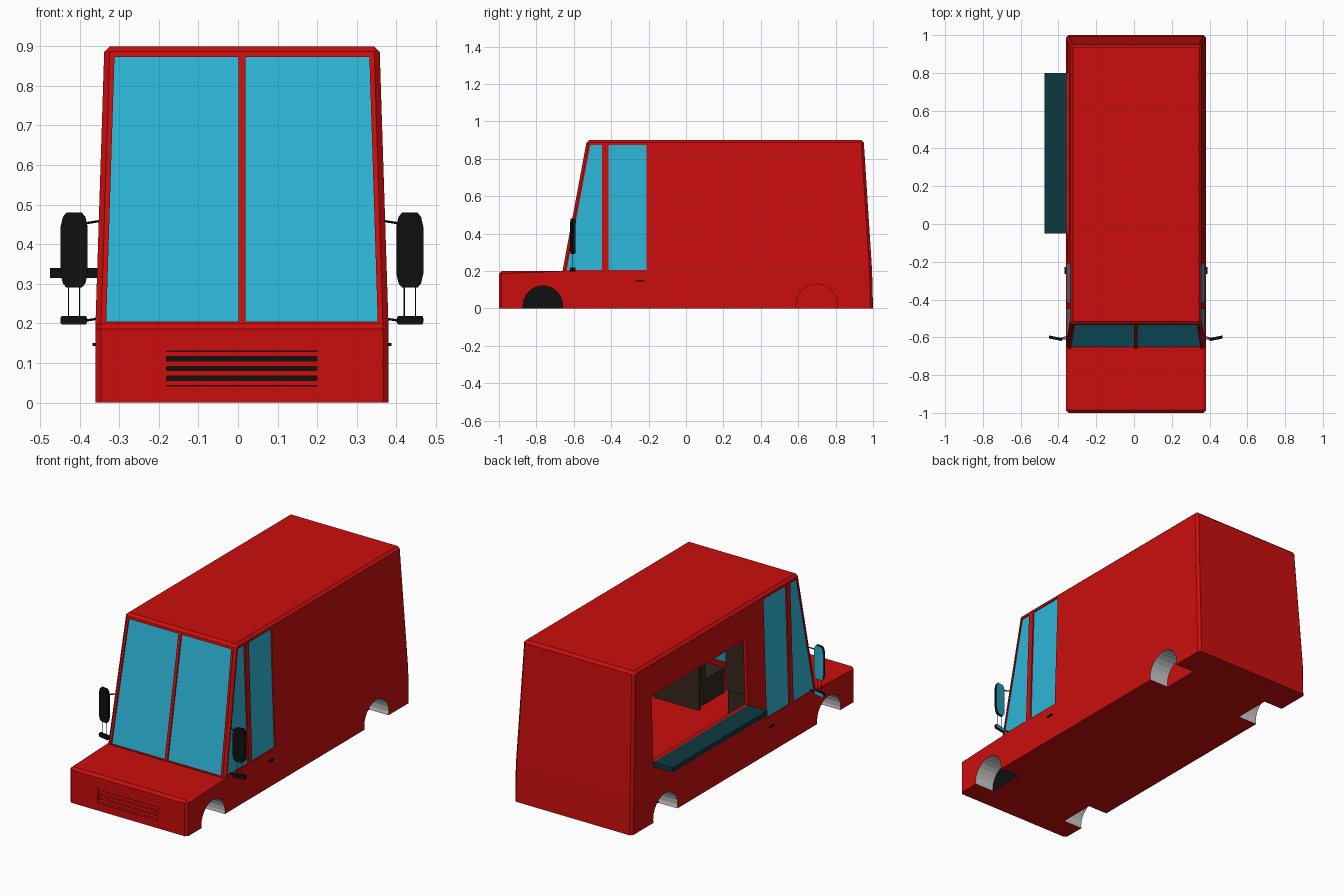
import bpy, bmesh, math
from mathutils import Vector

if "Cube" in bpy.data.objects:
    bpy.data.objects.remove(bpy.data.objects["Cube"])

CX = 0.01  # body centre line


def mat(name, r, g, b):
    m = bpy.data.materials.new(name)
    m.diffuse_color = (r, g, b, 1)
    m.use_nodes = True
    m.node_tree.nodes["Principled BSDF"].inputs["Base Color"].default_value = m.diffuse_color
    return m


RED = mat("red_paint", 0.6, 0.004, 0.004)
CYAN = mat("cyan_glass", 0.026, 0.468, 0.68)
TEAL = mat("dark_teal", 0.004, 0.04, 0.052)
BLACK = mat("black", 0.005, 0.005, 0.005)
GREY = mat("light_grey", 0.6, 0.6, 0.6)
BROWN = mat("dark_brown", 0.035, 0.02, 0.012)


def hw(z):  # half width of the body at a height
    return 0.37 if z < 0.2 else 0.37 - (z - 0.2) * 0.032


def shield_y(z):  # windscreen plane
    return -0.66 + (z - 0.2) * 0.1857


def finish(name, bm, mats):
    bmesh.ops.recalc_face_normals(bm, faces=bm.faces[:])
    me = bpy.data.meshes.new(name)
    bm.to_mesh(me)
    bm.free()
    for m in mats:
        me.materials.append(m)
    ob = bpy.data.objects.new(name, me)
    bpy.context.collection.objects.link(ob)
    return ob


def prism(name, pts, vec, *mats):
    """Polygon swept along a vector."""
    bm = bmesh.new()
    a = [bm.verts.new(p) for p in pts]
    b = [bm.verts.new(Vector(p) + Vector(vec)) for p in pts]
    bm.faces.new(a)
    bm.faces.new(b)
    n = len(a)
    for i in range(n):
        bm.faces.new((a[i], a[(i + 1) % n], b[(i + 1) % n], b[i]))
    return finish(name, bm, mats)


def box(name, lo, hi, *mats):
    (x0, y0, z0), (x1, y1, z1) = lo, hi
    return prism(name, [(x0, y0, z0), (x1, y0, z0), (x1, y1, z0), (x0, y1, z0)], (0, 0, z1 - z0), *mats)


def loft(name, prof, widths, side_faces, bevel, *mats):
    """Side profile mirrored across the body, width by height."""
    bm = bmesh.new()
    L, R = [[bm.verts.new((CX + s * w, y, z)) for (y, z), w in zip(prof, widths)] for s in (-1, 1)]
    n = len(prof)
    for i in range(n):
        j = (i + 1) % n
        bm.faces.new((L[i], L[j], R[j], R[i]))
    for f in side_faces:
        for S in (L, R):
            bm.faces.new([S[i] for i in f])
    bmesh.ops.recalc_face_normals(bm, faces=bm.faces[:])
    if bevel:
        es = [e for e in bm.edges if e.calc_face_angle_signed() > 0.4
              and max(v.co.z for v in e.verts) > 0.01]
        bmesh.ops.bevel(bm, geom=es, offset=bevel, segments=1, profile=0.5, affect='EDGES')
    return finish(name, bm, mats)


# body shell
prof = [(-1, 0), (-1, .2), (-.66, .2), (-.53, .9), (.95, .9), (.995, .2), (1, 0)]
body = loft("van_body", prof, [hw(z) for _, z in prof],
            [(0, 1, 2, 5, 6), (2, 3, 4, 5)], 0.014, RED, GREY, BLACK)

# cutters: cabin, wheel wells, windows, serving hatch, grille recess
cut = [loft("cut_cabin", [(-.653, .14), (-.516, .88), (.93, .88), (.972, .14)],
            [.35, .328, .328, .35], [(0, 1, 2, 3)], 0)]
wells = [(-.765, .015, .106), (.698, .02, .11)]
for y, z, r in wells:
    ring = [(y + r * math.cos(t * math.pi / 12), z + r * math.sin(t * math.pi / 12)) for t in range(24)]
    for s in (-1, 1):
        cut.append(prism("cut_well", [(CX + s * .25, a, b) for a, b in ring], (s * .3, 0, 0)))
side_windows = {"quarter_window": [(-.638, .205), (-.45, .205), (-.45, .873), (-.512, .873)],
                "door_window": [(-.415, .205), (-.21, .205), (-.21, .873), (-.415, .873)]}
for p in side_windows.values():
    cut.append(prism("cut_window", [(-.6, y, z) for y, z in p], (1.2, 0, 0)))
for s in (-1, 1):
    p = [(s * .009, .205), (s * .343, .205), (s * .322, .873), (s * .009, .873)]
    cut.append(prism("cut_windscreen", [(CX + x, -.85, z) for x, z in p], (0, .42, 0)))
cut.append(box("cut_hatch", (-.6, -.05, .34), (-.2, .8, .71)))
cut.append(box("cut_grille", (-.18, -1.1, .042), (.2, -.975, .13)))
for c in cut:
    c.hide_render = True
    m = body.modifiers.new("cut", 'BOOLEAN')
    m.operation = 'DIFFERENCE'
    m.solver = 'EXACT'
    m.object = c
dg = bpy.context.evaluated_depsgraph_get()
me = bpy.data.meshes.new_from_object(body.evaluated_get(dg))
body.modifiers.clear()
body.data = me
for c in cut:
    bpy.data.objects.remove(c)
me.materials.clear()
for m in (RED, GREY, BLACK):
    me.materials.append(m)
for f in me.polygons:
    c, n = f.center, f.normal
    f.material_index = 0
    for i, (y, z, r) in enumerate(wells):
        if math.hypot(c.y - y, c.z - z) < r + .003 and c.z > .001 and abs(c.x - CX) < .365:
            if abs(n.x) < .5:
                f.material_index = 1
            elif i == 0:
                f.material_index = 2
    if abs(c.y + .975) < .001 and n.y < -.9:
        f.material_index = 2

# grille slats
for z in (.049, .074, .098, .123):
    box("grille_slat", (-.18, -.998, z - .0065), (.2, -.974, z + .0065), RED)

# window glass, set slightly into the frames
for name, p in side_windows.items():
    for s in (-1, 1):
        prism(name, [(CX + s * (hw(z) - .007), y, z) for y, z in p], (-s * .006, 0, 0), CYAN)
for s in (-1, 1):
    p = [(s * .009, .205), (s * .343, .205), (s * .322, .873), (s * .009, .873)]
    prism("windscreen", [(CX + x, shield_y(z) + .007, z) for x, z in p], (0, .006, 0), CYAN)

# serving shelf under the hatch
shelf = box("serving_shelf", (-.475, -.05, .315), (-.354, .8, .34), TEAL, BLACK)
for f in shelf.data.polygons:
    f.material_index = int(f.normal.y < -.5)


def mirror(name, s, x, z, w, h, c):
    """Chamfered mirror head: black housing, cyan glass facing back."""
    outline = [(w - 2 * c / 3, h), (w - c / 4, h - c / 2), (w, h - 1.6 * c), (w, -h + 1.6 * c),
               (w - c / 4, -h + c / 2), (w - 2 * c / 3, -h)]
    outline += [(-a, -b) for a, b in outline]
    ob = prism(name, [(CX + s * (x + a), -.613 + a * .2, z + b) for a, b in outline],
               (0, .016, 0), BLACK, CYAN)
    for f in ob.data.polygons:
        f.material_index = int(f.normal.y > .8)


def rod(name, a, b, r, m):
    a, b = Vector(a), Vector(b)
    d = (b - a).normalized()
    u = d.orthogonal().normalized()
    v = d.cross(u)
    prism(name, [a + r * (u * math.cos(t * math.pi / 3) + v * math.sin(t * math.pi / 3)) for t in range(6)], b - a, m)


# mirrors, stays and door handles on both sides
for s in (-1, 1):
    mirror("wing_mirror", s, .424, .385, .034, .095, .022)
    mirror("lower_mirror", s, .425, .208, .034, .011, .006)
    for x in (.41, .438):
        rod("mirror_stay", (CX + s * x, -.605, .21), (CX + s * x, -.605, .31), .0015, BLACK)
    rod("mirror_arm", (CX + s * .35, -.59, .46), (CX + s * .4, -.607, .45 + .002), .003, BLACK)
    rod("mirror_arm", (CX + s * .345, -.61, .215), (CX + s * .4, -.607, .206), .003, BLACK)
    x0, x1 = sorted((CX + s * .365, CX + s * .378))
    box("door_handle", (x0, -.265, .143), (x1, -.228, .151), BLACK)

# cabin partition and driver's seats
box("partition", (.06, -.22, .14), (.34, -.2, .7), BROWN)
for x in (-.17, .17):
    box("seat_cushion", (x - .09, -.46, .14), (x + .09, -.26, .28), BROWN)
    box("seat_back", (x - .09, -.29, .28), (x + .09, -.24, .58), BROWN)
